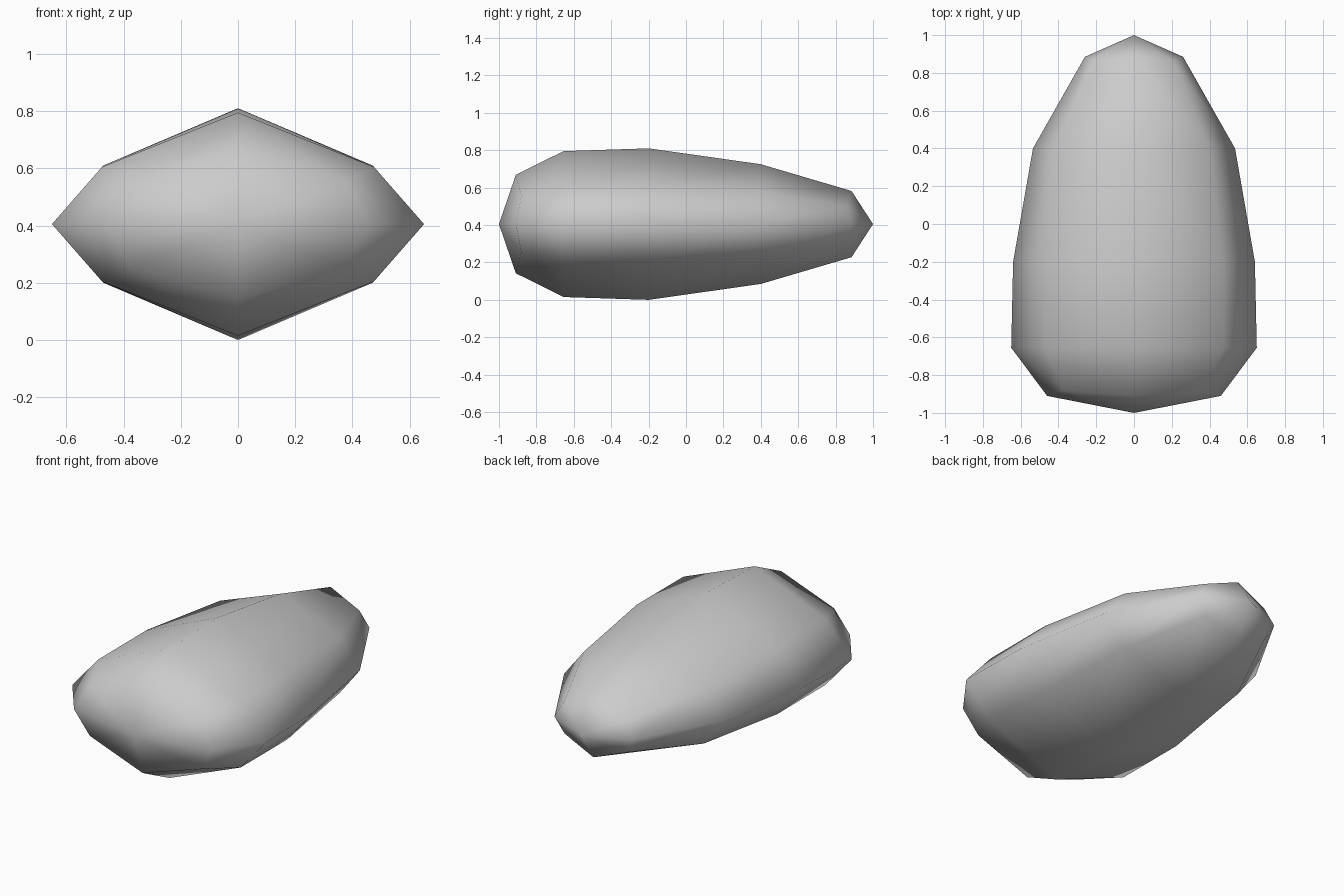
import bpy
import bmesh

cube = bpy.data.objects.get("Cube")
if cube:
    bpy.data.objects.remove(cube, do_unlink=True)

MID_Z = 0.405

# Rings from front to back: y, half width, half height, shoulder (x, y, z)
RINGS = [
    (-0.91, 0.46, 0.263, (0.375, -0.88, 0.15)),
    (-0.655, 0.65, 0.39, (0.475, -0.655, 0.2)),
    (-0.2, 0.64, 0.405, (0.47, -0.2, 0.205)),
    (0.4, 0.535, 0.32, (0.40, 0.4, 0.172)),
    (0.885, 0.26, 0.177, (0.21, 0.86, 0.1)),
]

# Stone grey
grey = bpy.data.materials.new("stone_grey")
grey.use_nodes = True
colour = (0.6, 0.6, 0.6, 1.0)
grey.diffuse_color = colour
grey.node_tree.nodes["Principled BSDF"].inputs["Base Color"].default_value = colour

bm = bmesh.new()


def add_ring(y, w, h, shoulder):
    """Eight points around the body: side, shoulder, top, shoulder, ..."""
    sx, sy, sz = shoulder
    points = [(w, y, 0), (sx, sy, sz), (0, y, h), (-sx, sy, sz),
              (-w, y, 0), (-sx, sy, -sz), (0, y, -h), (sx, sy, -sz)]
    return [bm.verts.new((px, py, pz + MID_Z)) for px, py, pz in points]


def add_cap(ring, tip_y):
    """Close an end with four quads meeting at a blunt tip."""
    tip = bm.verts.new((0, tip_y, MID_Z))
    for i in range(0, 8, 2):
        bm.faces.new((tip, ring[i], ring[i + 1], ring[(i + 2) % 8]))


# Body walls between neighbouring rings
rings = [add_ring(*r) for r in RINGS]
for a, b in zip(rings, rings[1:]):
    for i in range(8):
        j = (i + 1) % 8
        bm.faces.new((a[i], a[j], b[j], b[i]))

# Blunt front and back ends
add_cap(rings[0], -1.0)
add_cap(rings[-1], 1.0)

bmesh.ops.recalc_face_normals(bm, faces=bm.faces)
for face in bm.faces:
    face.smooth = True

mesh = bpy.data.meshes.new("stone")
bm.to_mesh(mesh)
bm.free()
mesh.materials.append(grey)
stone = bpy.data.objects.new("stone", mesh)
bpy.context.collection.objects.link(stone)
